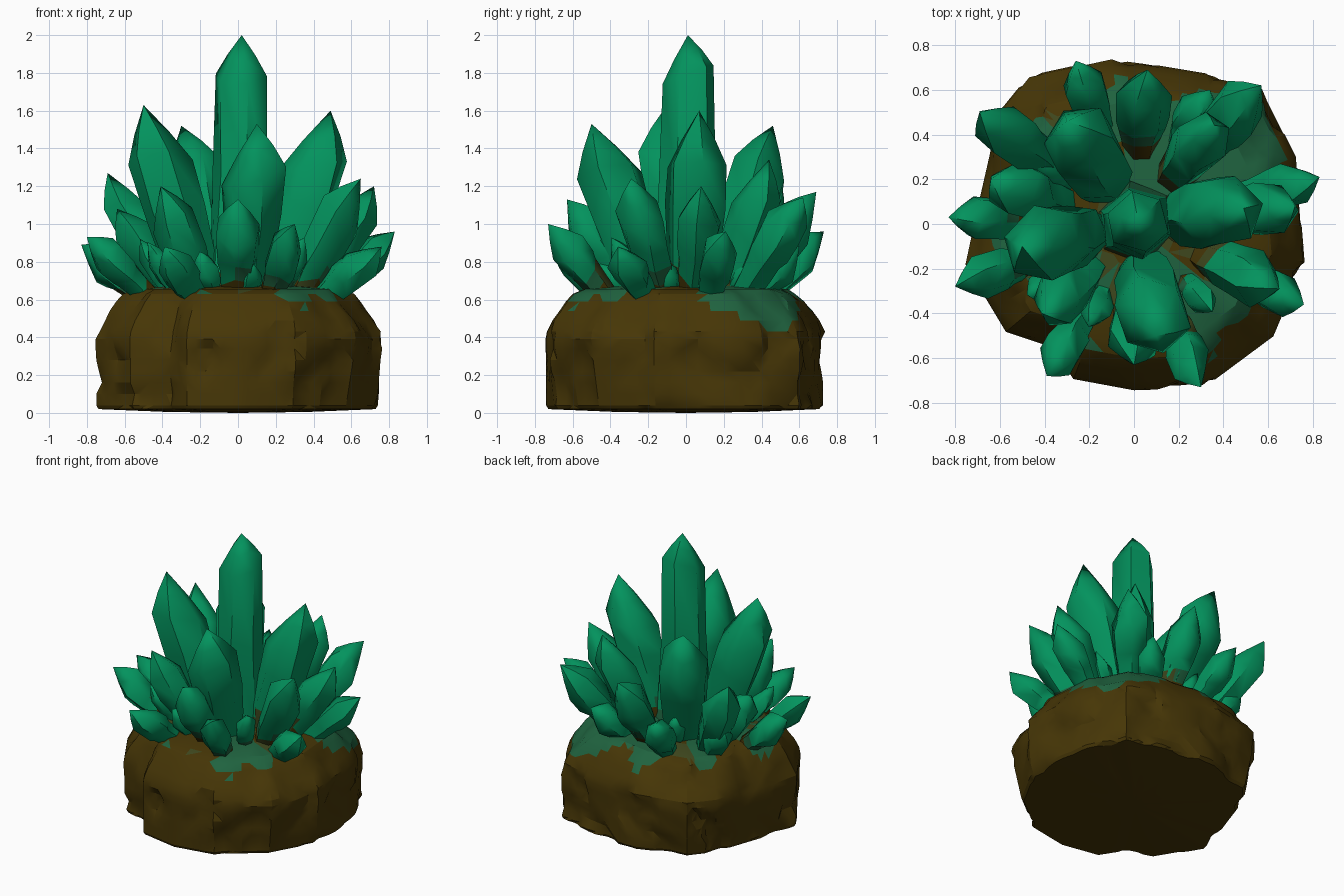
import bpy, bmesh, math, random
from mathutils import Vector, noise

random.seed(4)
if "Cube" in bpy.data.objects:
    bpy.data.objects.remove(bpy.data.objects["Cube"])


def material(name, colour):
    m = bpy.data.materials.new(name)
    m.use_nodes = True
    m.diffuse_color = (*colour, 1)
    m.node_tree.nodes["Principled BSDF"].inputs["Base Color"].default_value = (*colour, 1)
    return m


brown = material("rock brown", (0.062, 0.037, 0.002))
olive = material("rock to crystal olive", (0.05, 0.065, 0.013))
moss = material("dark green stain", (0.014, 0.125, 0.05))
green = material("crystal green", (0.001, 0.29, 0.11))


def finish(name, bm, mats, angle):
    bmesh.ops.recalc_face_normals(bm, faces=bm.faces)
    mesh = bpy.data.meshes.new(name)
    bm.to_mesh(mesh)
    bm.free()
    ob = bpy.data.objects.new(name, mesh)
    bpy.context.collection.objects.link(ob)
    for m in mats:
        mesh.materials.append(m)
    bpy.ops.object.select_all(action="DESELECT")
    ob.select_set(True)
    bpy.context.view_layer.objects.active = ob
    bpy.ops.object.shade_smooth_by_angle(angle=math.radians(angle))
    return ob


def bridge(bm, lower, upper):
    n = len(lower)
    return [bm.faces.new((lower[i], lower[(i + 1) % n], upper[(i + 1) % n], upper[i]))
            for i in range(n)]


# Rock: an irregular outline lofted up a rounded profile, with chipped sides
outline = [(.76, -.17), (.72, .3), (.57, .6), (.32, .67), (-.1, .74), (-.47, .66),
           (-.6, .5), (-.69, .1), (-.75, -.18), (-.57, -.48), (-.36, -.55),
           (-.27, -.69), (0, -.74), (.31, -.73), (.62, -.5)]
profile = [(.5, .005), (.985, .02), (1, .04), (1, .1), (1, .16), (1, .22), (1, .28), (1.005, .34),
           (1.005, .39), (.995, .43), (.955, .49), (.905, .54), (.86, .59), (.81, .63),
           (.73, .655), (.5, .67), (.25, .68)]
bm = bmesh.new()
rings = []
for s, z in profile:
    ring = []
    for i, (ax, ay) in enumerate(outline):
        bx, by = outline[(i + 1) % len(outline)]
        for k in range(6):
            x, y = ax + (bx - ax) * k / 6, ay + (by - ay) * k / 6
            # Two opposite corners tuck in towards the ground
            chip = .28 * max(0, -x * y) * max(0, 1 - z / .35)
            if z < .64:
                n = noise.noise(Vector((x * 5, y * 5, z * 6)))
                chip += .04 if n > .22 else (.018 if n > .02 else 0)
            ring.append(bm.verts.new((x * (s - chip), y * (s - chip), z)))
    if rings:
        bridge(bm, rings[-1], ring)
    rings.append(ring)
for ring, z in ((rings[0], 0), (rings[-1], .68)):
    centre = bm.verts.new((0, 0, z))
    for i in range(len(ring)):
        bm.faces.new((ring[i], ring[(i + 1) % len(ring)], centre))
bmesh.ops.triangulate(bm, faces=bm.faces)

# Green stains running down from the rim: heading in degrees, depth
stains = [(39, .23), (-60, .1), (-40, .08), (180, .1), (95, .1), (135, .07)]
for f in bm.faces:
    c = f.calc_center_median()
    heading = math.degrees(math.atan2(c.y, c.x))
    drop = max(d - .006 * abs((heading - h + 180) % 360 - 180) for h, d in stains)
    patch = noise.noise(c * 5)
    if c.z + .03 * noise.noise(c * 9) > .65 - max(0, drop):
        f.material_index = 2 if drop > .04 or patch > .1 else (1 if patch > -.15 else 0)
rock = finish("rock_base", bm, [brown, olive, moss], 24)
dec = rock.modifiers.new("irregular facets", "DECIMATE")
dec.ratio = .75


# Crystal: six-sided column with a slanted, pointed cap; some have a stained foot
def crystal(name, tip, radius, root, root_z=.55, shoulder=.72, foot=.55):
    tip = Vector(tip)
    base = Vector((tip.x * root, tip.y * root, root_z))
    axis = tip - base
    out = Vector((tip.x, tip.y, 0)).normalized()
    side = axis.cross(out).normalized()
    up = side.cross(axis).normalized()
    spin = random.uniform(0, math.pi / 3)
    slant = random.uniform(0, math.tau)
    stained = random.random() < .5
    low = min(.3, .17 / axis.z)
    bm = bmesh.new()
    rings = []
    for t, grow in ((0, 0), (low, .4), (low * 1.45, .6), (.5, .88), (shoulder, 1)):
        ring = []
        for i in range(6):
            a = spin + i * math.tau / 6 + random.uniform(-.08, .08)
            if t == shoulder:
                lift = .25 * (1 - shoulder) * math.cos(a - slant)
            else:
                lift = .2 * low * math.sin(2 * a + slant) if t else 0
            q = radius * (foot + (1 - foot) * grow) * random.uniform(.94, 1.06)
            ring.append(bm.verts.new(base + axis * (t + lift)
                                     + side * math.cos(a) * q + up * math.sin(a) * q))
        if rings:
            for f in bridge(bm, rings[-1], ring):
                if stained and len(rings) == 1:
                    f.material_index = random.choice((1, 1, 3))
                elif stained and len(rings) == 2:
                    f.material_index = random.choice((0, 1, 2, 2))
        rings.append(ring)
    # Extra ring under the point, so the cap is slightly rounded
    cap = [bm.verts.new(v.co.lerp(tip, .5) + (v.co - base - axis * shoulder) * .05)
           for v in rings[-1]]
    bridge(bm, rings[-1], cap)
    point = bm.verts.new(tip)
    for i in range(6):
        bm.faces.new((cap[i], cap[(i + 1) % 6], point))
    bm.faces.new(rings[0])
    finish(name, bm, [green, olive, moss, brown], 56)


crystal("centre_crystal", (.02, .01, 2), .14, .5, .5, .86, 1.5)

# Tall ring leaning out from the centre
tall = [(-.5, -.1, 1.63), (.49, .07, 1.6), (.1, -.5, 1.53), (-.3, .46, 1.52)]
for i, tip in enumerate(tall):
    crystal(f"tall_crystal_{i + 1}", tip, .172, .35)

# Middle ring
middle = [(.65, -.29, 1.24), (.72, .08, 1.2), (.57, .62, 1.14), (.06, .69, 1.17), (.36, .44, 1.34),
          (-.69, .5, 1.27), (-.41, -.4, 1.2), (0, -.63, 1.13), (-.64, .2, 1.08)]
for i, tip in enumerate(middle):
    crystal(f"middle_crystal_{i + 1}", tip, .125, .42)

# Low outer ring
low_ring = [(.83, .21, .96), (.76, -.36, .88), (.3, -.73, 1), (-.39, -.68, .88), (-.8, -.28, .93),
            (-.83, .03, .89), (-.26, .73, .96), (.34, .6, .88), (-.58, .4, .9)]
for i, tip in enumerate(low_ring):
    crystal(f"low_crystal_{i + 1}", tip, .1, .5)

# Slim shards filling the gaps around the rim
for i in range(11):
    a = i * math.tau / 11 + .3
    reach = random.uniform(.45, .6)
    crystal(f"shard_{i + 1}", (reach * math.cos(a), reach * math.sin(a), random.uniform(.8, .95)),
            .068, .55)
